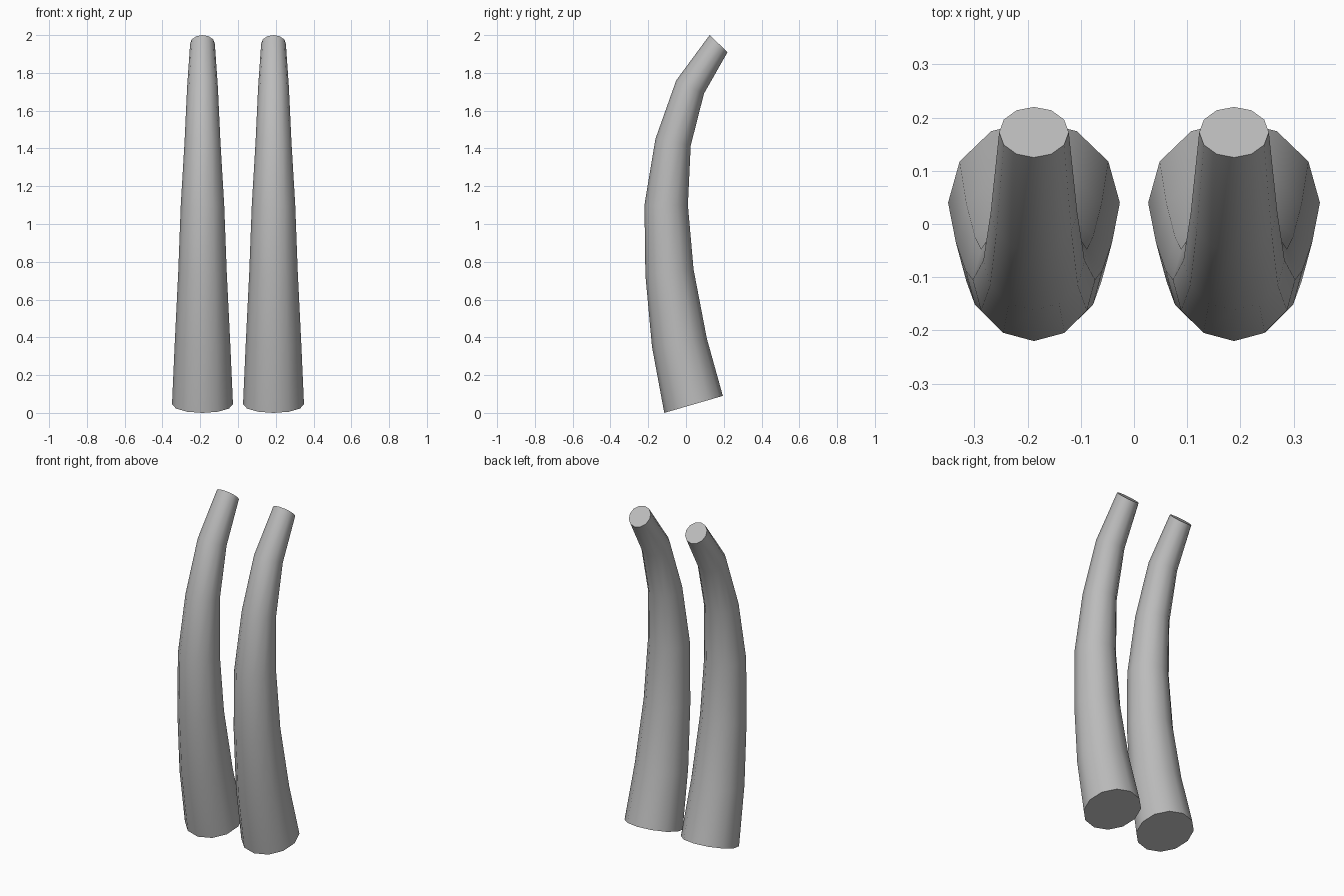
import bpy, bmesh, math
from mathutils import Vector

cube = bpy.data.objects.get("Cube")
if cube:
    bpy.data.objects.remove(cube)

grey = bpy.data.materials.new("plain grey")
grey.use_nodes = True
colour = (0.5, 0.5, 0.5, 1)
grey.diffuse_color = colour
grey.node_tree.nodes["Principled BSDF"].inputs["Base Color"].default_value = colour

SIDES = 12
# front edge (y, z) and back edge (y, z) of each ring, base to tip
RINGS = [
    ((-0.115, 0.0), (0.195, 0.09)),
    ((-0.18, 0.35), (0.11, 0.395)),
    ((-0.215, 0.73), (0.04, 0.76)),
    ((-0.22, 1.10), (0.01, 1.10)),
    ((-0.162, 1.45), (0.025, 1.415)),
    ((-0.052, 1.76), (0.095, 1.69)),
    ((0.125, 2.0), (0.22, 1.91)),
]


def tusk(name, x):
    """Tapered, curved horn made of tilted round rings."""
    bm = bmesh.new()
    loops = []
    for front, back in RINGS:
        f, b = Vector((x, *front)), Vector((x, *back))
        centre, arm = (f + b) / 2, (b - f) / 2
        side = Vector((arm.length, 0, 0))
        loops.append([bm.verts.new(centre + side * math.cos(a) + arm * math.sin(a))
                      for a in (math.tau * i / SIDES for i in range(SIDES))])
    for low, high in zip(loops, loops[1:]):
        for i in range(SIDES):
            j = (i + 1) % SIDES
            bm.faces.new((low[i], low[j], high[j], high[i]))
    bm.faces.new(loops[0][::-1])
    bm.faces.new(loops[-1])
    mesh = bpy.data.meshes.new(name)
    bm.to_mesh(mesh)
    bm.free()
    mesh.materials.append(grey)
    obj = bpy.data.objects.new(name, mesh)
    bpy.context.collection.objects.link(obj)
    # smooth sides, crisp end caps
    bpy.ops.object.select_all(action='DESELECT')
    obj.select_set(True)
    bpy.context.view_layer.objects.active = obj
    bpy.ops.object.shade_smooth_by_angle(angle=math.radians(40))


tusk("left_tusk", 0.188)
tusk("right_tusk", -0.188)
